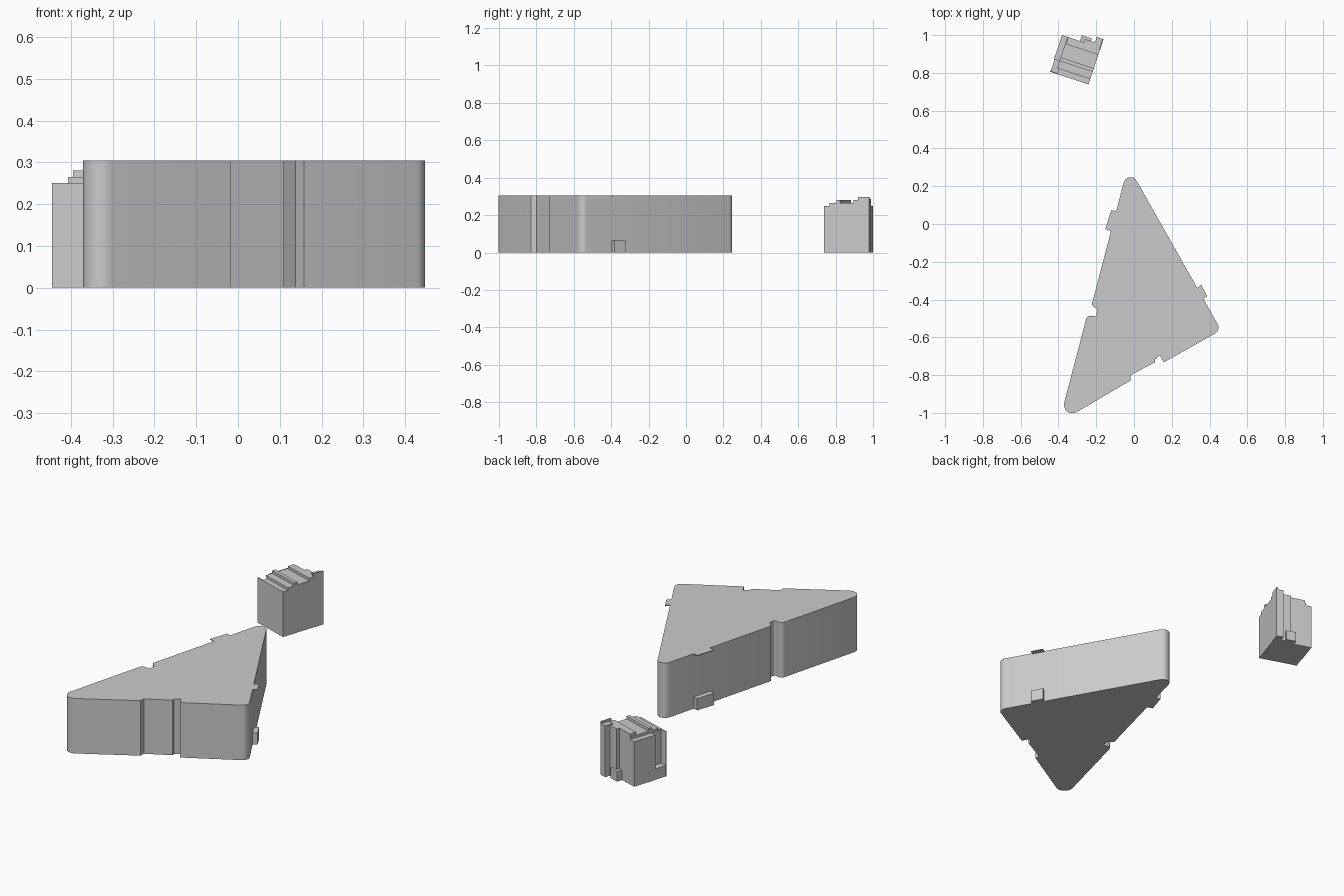
import bpy, bmesh, math
from mathutils import Vector

if "Cube" in bpy.data.objects:
    bpy.data.objects.remove(bpy.data.objects["Cube"])


def fillet(points, seg=8):
    """Round the corners of an outline given as (x, y, radius)."""
    out, n = [], len(points)
    for i, (x, y, r) in enumerate(points):
        p = Vector((x, y))
        if r == 0:
            out.append(p)
            continue
        a = (Vector(points[i - 1][:2]) - p).normalized()
        b = (Vector(points[(i + 1) % n][:2]) - p).normalized()
        half = a.angle(b) / 2
        centre = p + (a + b).normalized() * (r / math.sin(half))
        start = p + a * (r / math.tan(half)) - centre
        end = p + b * (r / math.tan(half)) - centre
        sweep = math.atan2(start.x * end.y - start.y * end.x, start.dot(end))
        t0 = math.atan2(start.y, start.x)
        for k in range(seg + 1):
            t = t0 + sweep * k / seg
            out.append(centre + Vector((math.cos(t), math.sin(t))) * r)
    return out


def prism(name, outline, z0, z1, smooth=False):
    """Extrude a flat outline from z0 to z1."""
    bm = bmesh.new()
    low = [bm.verts.new((p[0], p[1], z0)) for p in outline]
    top = [bm.verts.new((p[0], p[1], z1)) for p in outline]
    bm.faces.new(low[::-1])
    bm.faces.new(top)
    n = len(low)
    for i in range(n):
        j = (i + 1) % n
        bm.faces.new((low[i], low[j], top[j], top[i]))
    bmesh.ops.recalc_face_normals(bm, faces=bm.faces)
    mesh = bpy.data.meshes.new(name)
    bm.to_mesh(mesh)
    bm.free()
    ob = bpy.data.objects.new(name, mesh)
    bpy.context.collection.objects.link(ob)
    if smooth:
        bpy.ops.object.select_all(action='DESELECT')
        ob.select_set(True)
        bpy.context.view_layer.objects.active = ob
        bpy.ops.object.shade_smooth_by_angle(angle=math.radians(30))
    return ob


# Main triangular block with rounded corners, entrance recess and side notch
main = [
    (-.397, -1.051, .045), (-.018, -.828, 0), (-.018, -.80, 0), (.11, -.732, 0),
    (.11, -.717, 0), (.137, -.695, 0), (.158, -.732, 0),
    (.461, -.562, .037), (-.031, .308, .037),
    (-.224, -.428, .012), (-.195, -.455, .008), (-.20, -.49, .008), (-.248, -.483, .022),
]
prism("main_block", fillet(main), 0, .305, True)

# Entrance boxes on both long sides, each with a thin canopy at roof level
right_tab = [(.33, -.343), (.362, -.40), (.388, -.382), (.355, -.322)]
left_tab = [(-.09, .065), (-.12, .074), (-.152, -.027), (-.122, -.038)]
for side, tab in (("right", right_tab), ("left", left_tab)):
    prism(side + "_entrance_box", tab, 0, .065)
    prism(side + "_roof_canopy", tab, .301, .305)

# Small annex, laid out in its own rotated frame
ORIGIN = Vector((-.445, .806))
U = Vector((.95, -.312))
V = Vector((.312, .95))


def annex(name, u0, u1, v0, v1, z0, z1):
    corners = ((u0, v0), (u1, v0), (u1, v1), (u0, v1))
    return prism(name, [ORIGIN + U * u + V * v for u, v in corners], z0, z1)


annex("annex_body_back", 0, .215, .07, .204, 0, .25)
annex("annex_body_front", .04, .215, .005, .07, 0, .25)
annex("annex_front_panel", 0, .215, 0, .005, 0, .25)
annex("annex_side_step", .003, .04, .005, .07, 0, .06)

# Annex roof steps
annex("roof_plinth", .03, .215, .03, .204, .25, .265)
annex("roof_front_ridge", .03, .215, .07, .09, .265, .28)
annex("roof_back_ridge", .035, .215, .165, .204, .265, .28)

# Annex rear column, pier and low step
annex("rear_column", .178, .21, .204, .252, 0, .285)
annex("rear_column_panel", .21, .216, .19, .252, 0, .297)
annex("rear_pier", .122, .178, .204, .222, 0, .28)
annex("rear_low_step", .10, .155, .204, .236, 0, .055)
